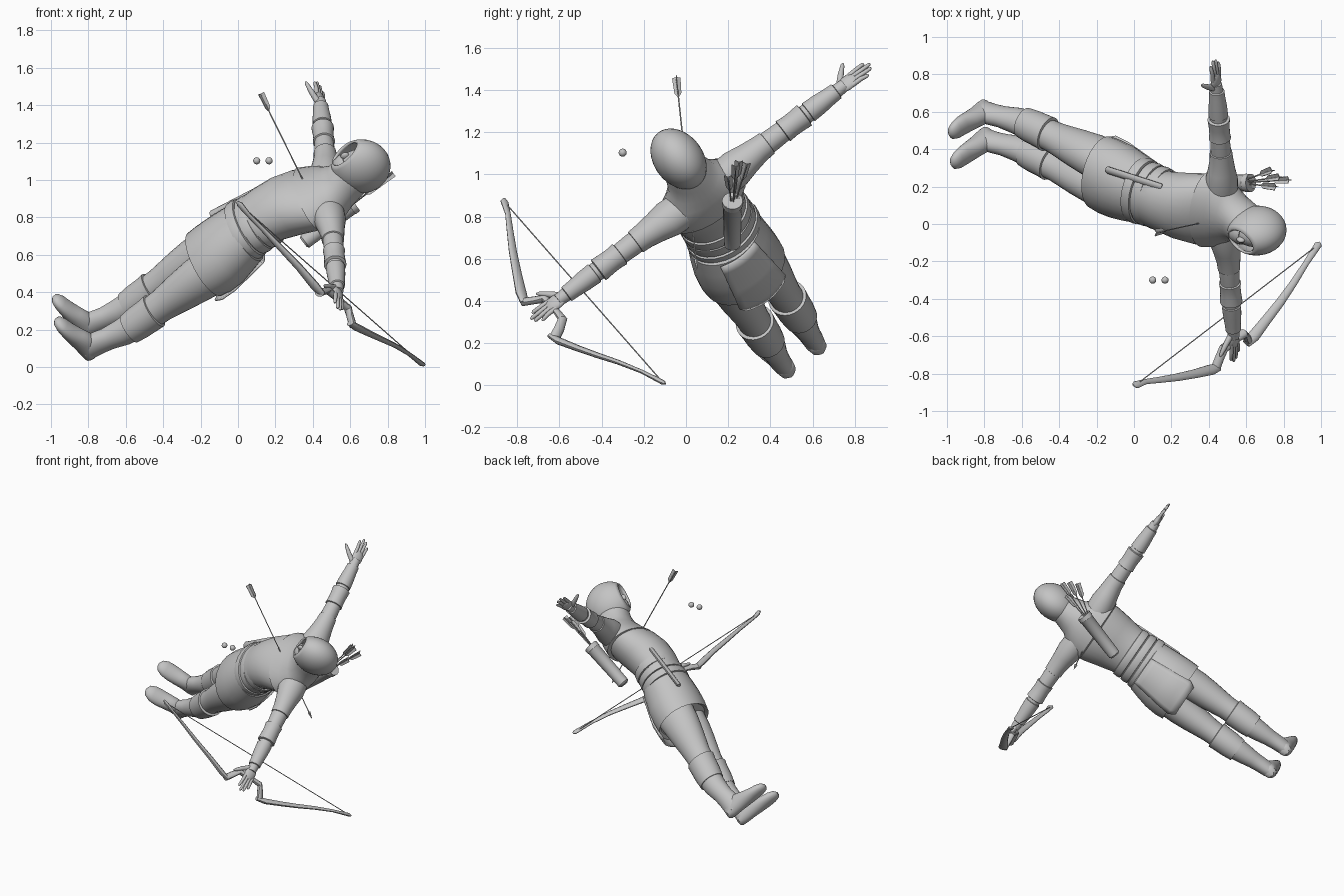
import bpy, bmesh, math
from mathutils import Vector, Matrix

if "Cube" in bpy.data.objects:
    bpy.data.objects.remove(bpy.data.objects["Cube"])

# One plain grey for everything
grey = bpy.data.materials.new("plain grey")
grey.use_nodes = True
COLOUR = (0.55, 0.55, 0.55, 1)
grey.diffuse_color = COLOUR
grey.node_tree.nodes["Principled BSDF"].inputs["Base Color"].default_value = COLOUR

# The figure is built upright (left = +x, front = -y), then leaned by this frame
left = Vector((0.055, -0.798, -0.6)).normalized()
up = Vector((0.81, -0.315, 0.495))
up = (up - left * up.dot(left)).normalized()
back = up.cross(left)
LEAN = Matrix((left, back, up)).transposed().to_4x4()
LEAN.translation = (-0.855, 0.559, 0.144)
WORLD = Matrix()
made = []


def finish(bm, name, frame):
    bmesh.ops.recalc_face_normals(bm, faces=bm.faces)
    me = bpy.data.meshes.new(name)
    bm.to_mesh(me)
    bm.free()
    me.transform(frame)
    me.materials.append(grey)
    ob = bpy.data.objects.new(name, me)
    bpy.context.collection.objects.link(ob)
    made.append(ob)
    return ob


def skin(name, rings, frame):
    """Join rings of points into a capped surface."""
    bm = bmesh.new()
    loops = [[bm.verts.new(p) for p in ring] for ring in rings]
    n = len(loops[0])
    for a, b in zip(loops, loops[1:]):
        for i in range(n):
            j = (i + 1) % n
            bm.faces.new((a[i], a[j], b[j], b[i]))
    bm.faces.new(loops[0])
    bm.faces.new(loops[-1])
    return finish(bm, name, frame)


def loft(name, axis, sections, frame=LEAN, n=28):
    """Ellipses (x, y, z, r1, r2) stacked along one axis."""
    d1, d2 = {"X": ((0, 1, 0), (0, 0, 1)), "Y": ((1, 0, 0), (0, 0, 1)),
              "Z": ((1, 0, 0), (0, 1, 0))}[axis]
    d1, d2 = Vector(d1), Vector(d2)
    turns = [math.tau * i / n for i in range(n)]
    return skin(name, [[Vector(s[:3]) + d1 * s[3] * math.cos(t) + d2 * s[4] * math.sin(t)
                        for t in turns] for s in sections], frame)


def tube(name, pts, radii, frame=WORLD, flat=1.0, n=10, side=(0.3, 0.5, 0.8)):
    """Tube through points; flat thins it across the side direction."""
    pts = [Vector(p) for p in pts]
    rings = []
    for i, p in enumerate(pts):
        t = pts[min(i + 1, len(pts) - 1)] - pts[max(i - 1, 0)]
        a = t.cross(Vector(side)).normalized()
        b = t.cross(a).normalized()
        rings.append([p + radii[i] * (a * math.cos(k * math.tau / n)
                      + b * flat * math.sin(k * math.tau / n)) for k in range(n)])
    return skin(name, rings, frame)


def ball(name, centre, radii, frame=LEAN, cut=2, tilt=0):
    """Ellipsoid; the cap above cut is left open, and the pole tilts forward."""
    bm = bmesh.new()
    bmesh.ops.create_uvsphere(bm, u_segments=32, v_segments=20, radius=1)
    gone = [f for f in bm.faces if f.calc_center_median().z > cut]
    bmesh.ops.delete(bm, geom=gone, context="FACES")
    bmesh.ops.rotate(bm, verts=bm.verts, matrix=Matrix.Rotation(math.radians(tilt), 3, "X"))
    bmesh.ops.scale(bm, vec=radii, verts=bm.verts)
    bmesh.ops.translate(bm, vec=centre, verts=bm.verts)
    return finish(bm, name, frame)


def panel(name, z_top, z_low, y_top, y_low, w_top, w_low):
    """Hanging cloth flap, bowed around the hips, with rounded lower corners."""
    bm = bmesh.new()
    grid = []
    for i in range(9):
        t = i / 8
        w = w_top + (w_low - w_top) * t - (0.03 if i == 8 else 0)
        y = y_top + (y_low - y_top) * min(1, t * 1.6)
        grid.append([bm.verts.new((.02 + w * k / 4, y * (1 - 0.16 * (k / 4) ** 2),
                                   z_top + (z_low - z_top) * t)) for k in range(-4, 5)])
    for a, b in zip(grid, grid[1:]):
        for i in range(8):
            bm.faces.new((a[i], a[i + 1], b[i + 1], b[i]))
    mod = finish(bm, name, LEAN).modifiers.new("thickness", "SOLIDIFY")
    mod.thickness, mod.offset = 0.012, 0


# Torso, skirt and waist wraps
loft("torso", "Z", [(0, -y, z, w, d) for z, y, w, d in (
    (1.0, 0.02, .19, .16), (1.1, .035, .18, .155), (1.2, .05, .172, .145),
    (1.3, .055, .175, .15), (1.4, .038, .195, .16), (1.5, .008, .215, .157),
    (1.58, -.02, .22, .136), (1.65, -.045, .19, .11), (1.71, -.04, .12, .09))])
loft("skirt", "Z", [(x, -y, z, w, d) for z, x, y, w, d in (
    (.86, .02, .005, .19, .16), (.84, .02, .005, .214, .18), (.9, .022, .008, .217, .187),
    (.98, .02, .014, .212, .187), (1.06, .014, .026, .2, .175), (1.13, .007, .035, .188, .163),
    (1.14, .007, .035, .17, .14))])
for z, w in ((1.14, .192), (1.2, .185), (1.26, .183)):
    loft("waist_wrap", "Z", [(0, -.045, z + h, w - e, w - .03 - e) for h, e in (
        (-.03, .02), (-.025, .002), (0, 0), (.025, .004), (.03, .02))])
panel("back_flap", 1.13, .785, .135, .182, .1, .14)
loft("sheath", "Z", [(-.15, y, z, r, r * .6) for z, y, r in (
    (.99, -.146, .018), (1.0, -.146, .024), (1.33, -.12, .024), (1.34, -.12, .018))], n=8)

# Cowl, hood and head
loft("cowl", "Z", [(0, y, z, w, d) for z, y, w, d in (
    (1.52, .012, .19, .135), (1.53, .012, .235, .163), (1.6, .03, .222, .144),
    (1.66, .038, .175, .127), (1.71, .033, .13, .12), (1.77, .018, .11, .122),
    (1.82, .012, .095, .115))])
hood = ball("hood", (0, -.006, 1.872), (.117, .158, .158), cut=.8, tilt=98)
rim = hood.modifiers.new("thickness", "SOLIDIFY")
rim.thickness, rim.offset = 0.014, -1
ball("head", (0, 0, 1.85), (.085, .115, .12))
loft("face_mask", "Z", [(0, -.02, z, w, d) for z, w, d in (
    (1.74, .05, .07), (1.77, .075, .1), (1.81, .083, .107), (1.83, .078, .1))])
ball("nose", (0, -.115, 1.845), (.014, .022, .024))

# The right leg stands closer to the middle than the left one
for s, side, shift in ((1, "left", 0), (-1, "right", .037)):
    # Arm with stepped sleeves and wrist guard
    loft(side + "_sleeve", "X", [(s * x, .05, z, d, h) for x, z, d, h in (
        (.1, 1.6, .09, .09), (.2, 1.61, .092, .086), (.27, 1.615, .076, .073),
        (.34, 1.62, .064, .063), (.39, 1.62, .06, .06), (.395, 1.62, .045, .045))])
    loft(side + "_arm", "X", [(s * x, .05, 1.62, r, r) for x, r in (
        (.33, .054), (.42, .054), (.5, .05), (.6, .047), (.7, .044), (.8, .034), (.85, .03))])
    loft(side + "_elbow_cuff", "X", [(s * x, .05, 1.62, r, r) for x, r in (
        (.48, .045), (.485, .059), (.52, .055), (.56, .056), (.61, .06), (.615, .045))])
    loft(side + "_wrist_guard", "X", [(s * x, .05, 1.62, r, r) for x, r in (
        (.63, .04), (.635, .052), (.7, .049), (.76, .043), (.8, .041), (.805, .03))])
    # Hand
    ball(side + "_palm", (s * .865, .05, 1.62), (.055, .039, .02))
    for k, reach in enumerate((.985, 1.008, 1.0, .97)):
        y = .05 + (k - 1.5) * .018
        tube(side + "_finger", [(s * .88, y, 1.62), (s * .93, y + (k - 1.5) * .002, 1.622),
             (s * (reach - .01), y + (k - 1.5) * .005, 1.618), (s * reach, y + (k - 1.5) * .005, 1.617)],
             (.012, .011, .009, .004), LEAN)
    tube(side + "_thumb", [(s * .83, .03, 1.615), (s * .865, -.015, 1.612),
         (s * .9, -.055, 1.61), (s * .91, -.065, 1.61)], (.017, .015, .01, .004), LEAN)
    # Leg, boot with cuff, foot
    loft(side + "_leg", "Z", [(s * x + shift, y, z, w, d) for z, x, y, w, d in (
        (1.0, .1, 0, .1, .13), (.88, .105, 0, .11, .135), (.78, .11, 0, .107, .125),
        (.68, .112, .005, .098, .112), (.6, .113, .01, .088, .1), (.53, .114, .015, .08, .09),
        (.46, .115, .02, .078, .086), (.38, .115, .03, .075, .082))])
    loft(side + "_boot_cuff", "Z", [(s * .115 + shift, y, z, r, r * 1.06) for z, y, r in (
        (.31, .035, .06), (.305, .035, .081), (.37, .03, .088), (.44, .025, .09),
        (.48, .02, .093), (.485, .02, .075))])
    loft(side + "_boot", "Z", [(s * .112 + shift, y, z, w, d) for z, y, w, d in (
        (.34, .035, .076, .082), (.26, .033, .068, .076), (.18, .02, .056, .066),
        (.12, .008, .052, .068), (.07, .005, .05, .068), (.03, .008, .042, .06))])
    loft(side + "_foot", "Y", [(s * x + shift, y, z, w, h) for y, x, z, w, h in (
        (.07, .11, .04, .02, .025), (.055, .11, .045, .04, .043), (.02, .11, .055, .048, .055),
        (-.04, .112, .064, .05, .064), (-.1, .115, .052, .056, .052), (-.16, .118, .042, .06, .041),
        (-.21, .119, .038, .056, .035), (-.245, .119, .035, .04, .026), (-.26, .119, .033, .014, .01))])

# Quiver on the back
q0, q1 = Vector((.35, .22, .665)), Vector((.625, .22, .875))
tube("quiver", [q0, q0.lerp(q1, .03), q0.lerp(q1, .9), q0.lerp(q1, .91), q1,
     q1 + Vector((-.012, 0, -.01))], (.03, .04, .046, .049, .049, .04), n=20)


def arrow(name, nock, tip, r=.004):
    """Shaft with three fletching vanes at the nock end."""
    nock, tip = Vector(nock), Vector(tip)
    d = (tip - nock).normalized()
    tube(name + "_shaft", [nock, tip], (r, r), n=6)
    a = d.cross(Vector((0, 1, 0))).normalized()
    for k in range(3):
        out = Matrix.Rotation(k * math.tau / 3, 3, d) @ a
        thin = d.cross(out) * .002
        rings = [[nock + d * t + out * o + thin * e for o, e in ((0, 1), (w, 1), (w, -1), (0, -1))]
                 for t, w in ((-.012, .022), (.07, .018), (.09, .004))]
        skin(name + "_vane", rings, WORLD)


for x, y, z in ((.75, .2, .98), (.82, .235, 1.03), (.77, .25, 1.05), (.73, .285, 1.04)):
    arrow("quiver_arrow", (x, y, z), (.55, .22, .82))

# Loose arrow through the chest
arrow("loose_arrow", (.125, -.045, 1.45), (.56, .05, .57), .0035)
tube("arrow_head", [(.545, .047, .6), (.548, .0475, .595), (.57, .052, .55)], (.004, .011, .001), n=6)

# Bow: two curved limbs, stepped riser, string
top_tip, low_tip = (.01, -.86, .87), (.985, -.11, .015)
tube("bow_upper_limb", [(-.005, -.86, .885), top_tip, (.06, -.843, .81), (.14, -.833, .73), (.23, -.82, .635),
     (.33, -.8, .53), (.41, -.78, .435), (.45, -.765, .39)],
     (.008, .022, .016, .019, .023, .027, .032, .024), flat=.55)
tube("bow_lower_limb", [(.6, -.64, .235), (.64, -.6, .21), (.71, -.51, .175), (.78, -.42, .143),
     (.85, -.32, .11), (.92, -.21, .066), low_tip, (.995, -.1, .008)],
     (.024, .032, .027, .024, .02, .016, .02, .008), flat=.55)
tube("bow_riser", [(.435, -.775, .395), (.46, -.71, .405), (.48, -.665, .41), (.54, -.62, .36),
     (.588, -.585, .315), (.6, -.6, .27), (.615, -.625, .22)],
     (.026, .025, .026, .02, .026, .026, .026), flat=.75)
tube("bow_string", [top_tip, low_tip], (.003, .003), n=6)

# Pair of small floating beads
for x in (.1, .166):
    ball("bead", (x, -.3, 1.103), (.019, .019, .019), WORLD)

# Smooth shading with sharp edges kept
for ob in bpy.context.selected_objects:
    ob.select_set(False)
for ob in made:
    ob.select_set(True)
bpy.context.view_layer.objects.active = made[0]
bpy.ops.object.shade_smooth_by_angle(angle=math.radians(40))
